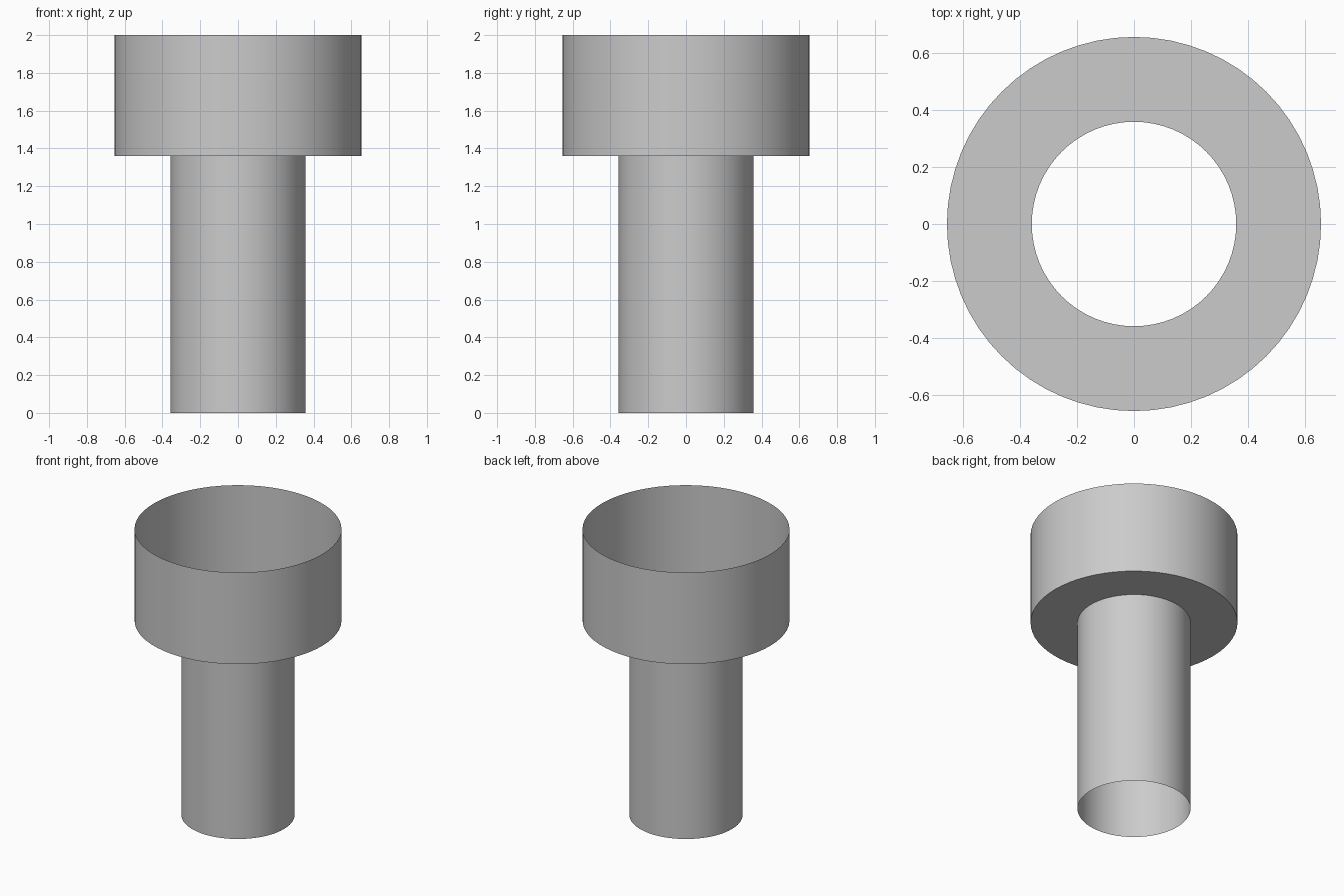
import bpy, bmesh, math

if "Cube" in bpy.data.objects:
    bpy.data.objects.remove(bpy.data.objects["Cube"])

SIDES = 64
# (radius, height) profile from the open foot to the open rim
PROFILE = [(0.358, 0.0), (0.358, 1.36), (0.655, 1.36), (0.655, 2.0)]


def ring(bm, radius, z):
    return [bm.verts.new((radius * math.cos(2 * math.pi * i / SIDES),
                          radius * math.sin(2 * math.pi * i / SIDES), z))
            for i in range(SIDES)]


# Thin stepped sleeve: narrow tube, flat shoulder, wide collar, open at both ends
bm = bmesh.new()
rings = [ring(bm, r, z) for r, z in PROFILE]
for low, high in zip(rings, rings[1:]):
    for i in range(SIDES):
        j = (i + 1) % SIDES
        bm.faces.new((low[i], low[j], high[j], high[i]))
mesh = bpy.data.meshes.new("stepped_sleeve")
bm.to_mesh(mesh)
bm.free()

sleeve = bpy.data.objects.new("stepped_sleeve", mesh)
bpy.context.collection.objects.link(sleeve)
bpy.context.view_layer.objects.active = sleeve
sleeve.select_set(True)
bpy.ops.object.shade_smooth_by_angle(angle=math.radians(30))
